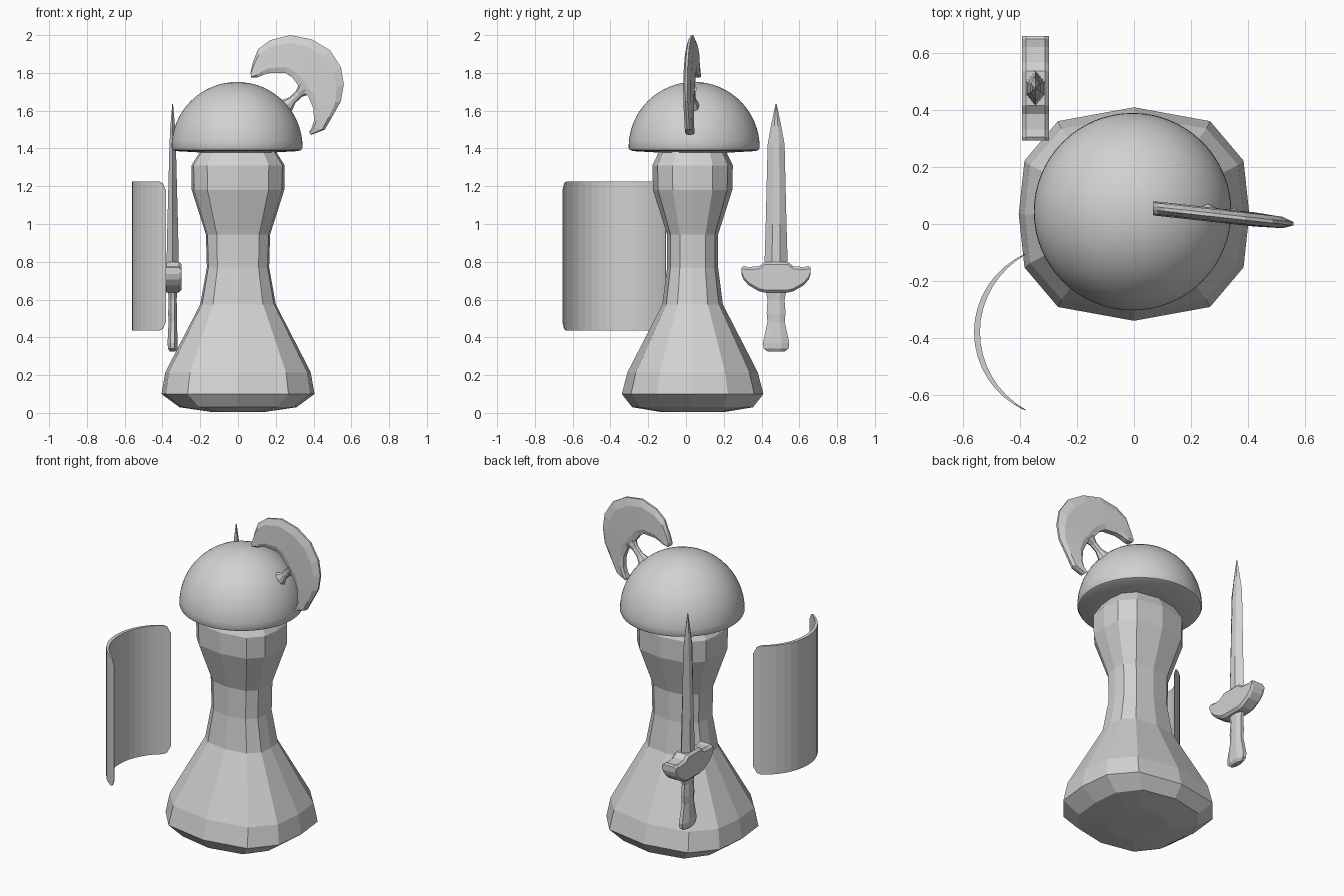
import bpy, bmesh
from math import sin, cos, pi, radians
from mathutils import Vector

cube = bpy.data.objects.get("Cube")
if cube:
    bpy.data.objects.remove(cube, do_unlink=True)

GREY = (0.64, 0.64, 0.64, 1)
stone = bpy.data.materials.new("plain grey")
stone.use_nodes = True
stone.diffuse_color = GREY
stone.node_tree.nodes["Principled BSDF"].inputs["Base Color"].default_value = GREY


def loft(name, rings, smooth=False):
    """Skin a list of equally long rings of points and cap both ends."""
    bm = bmesh.new()
    rows = [[bm.verts.new(p) for p in ring] for ring in rings]
    n = len(rows[0])
    for a, b in zip(rows, rows[1:]):
        for i in range(n):
            j = (i + 1) % n
            bm.faces.new((a[i], a[j], b[j], b[i]))
    bm.faces.new(rows[0])
    bm.faces.new(rows[-1])
    bmesh.ops.remove_doubles(bm, verts=bm.verts, dist=0.0005)
    bmesh.ops.recalc_face_normals(bm, faces=bm.faces)
    mesh = bpy.data.meshes.new(name)
    bm.to_mesh(mesh)
    bm.free()
    mesh.materials.append(stone)
    obj = bpy.data.objects.new(name, mesh)
    bpy.context.collection.objects.link(obj)
    if smooth:
        mesh.shade_smooth()
        mesh.set_sharp_from_angle(angle=radians(35))
    return obj


# Body: rounded-square twelve-sided column (z, half width, half depth)
quarter = [(1, 0), (0.95, 0.5), (0.66, 0.87)]
section = []
for sx, sy in ((1, 1), (-1, 1), (-1, -1), (1, -1)):
    part = quarter if sx * sy > 0 else [(0, 1)] + quarter[:0:-1]
    section += [(sx * u, sy * v) for u, v in part]
body_profile = [(0.005, 0.14, 0.17), (0.03, 0.31, 0.32), (0.1, 0.405, 0.375),
                (0.215, 0.385, 0.345), (0.575, 0.2, 0.16), (0.77, 0.165, 0.135),
                (0.945, 0.17, 0.135), (1.18, 0.245, 0.21), (1.31, 0.247, 0.213),
                (1.4, 0.19, 0.17)]
body_profile = [p for p in body_profile]
angle_of = lambda p: Vector(p).angle_signed(Vector((1, 0))) % (2 * pi)
section = sorted(set(section), key=angle_of)
loft("body", [[(u * hx, 0.035 + v * hy, z) for u, v in section]
              for z, hx, hy in body_profile])

# Helmet: dome with a softly rolled rim and closed underside
R, SEG = 0.347, 64
dome = [(0.2, 1.379), (0.325, 1.386), (0.341, 1.393)]
dome += [(R * cos(k * pi / 32), 1.405 + R * sin(k * pi / 32)) for k in range(17)]
loft("helmet", [[(-0.005 + r * cos(2 * pi * i / SEG), 0.043 + r * sin(2 * pi * i / SEG), z)
                 for i in range(SEG)] for r, z in dome], smooth=True)

# Helmet crest: curved fan, thick near the helmet and thin at the outer edge
outer = [(0.066, 1.8), (0.08, 1.86), (0.106, 1.925), (0.17, 1.973), (0.275, 2.0),
         (0.39, 1.978), (0.487, 1.92), (0.545, 1.83), (0.56, 1.74), (0.545, 1.65),
         (0.5, 1.57), (0.46, 1.5), (0.387, 1.472)]
inner = [(0.07, 1.775), (0.105, 1.777), (0.135, 1.79), (0.17, 1.8), (0.25, 1.8),
         (0.286, 1.777), (0.318, 1.735), (0.345, 1.7), (0.372, 1.675), (0.4, 1.61),
         (0.402, 1.545), (0.39, 1.51), (0.376, 1.485)]


def crest_ring(a, b):
    a, b = Vector(a), Vector(b)
    ring = []
    for t, h in ((0, 0.016), (0.15, 0.025), (0.8, 0.02), (1, 0.006),
                 (1, -0.006), (0.8, -0.02), (0.15, -0.025), (0, -0.016)):
        x, z = a.lerp(b, t)
        ring.append((x, 0.055 - 0.11 * (x - 0.07) + h, z))
    return ring


loft("crest", [crest_ring(a, b) for a, b in zip(inner, outer)])

# Crest bracket: flared strut from helmet to crest
start, end = Vector((0.235, 0.045, 1.605)), Vector((0.352, 0.028, 1.717))
axis = (end - start).normalized()
side = Vector((0, 1, 0))
up = axis.cross(side).normalized()
strut = []
for t, r in ((0, 0.05), (0.25, 0.036), (0.45, 0.022), (0.75, 0.022), (1, 0.04)):
    c = start.lerp(end, t)
    strut.append([c + up * r * cos(i * pi / 4) + side * r * 0.75 * sin(i * pi / 4)
                  for i in range(8)])
loft("crest_bracket", strut)

# Sword: all parts share one centre line
SX, SY = -0.346, 0.477


def blade_section(z, hx, hy):
    pts = [(0, 1), (1, 0.35), (1, -0.35), (0, -1), (-1, -0.35), (-1, 0.35)]
    return [(SX + u * hx, SY + v * hy, z) for u, v in pts]


loft("sword_blade", [blade_section(*s) for s in
                     ((0.77, 0.033, 0.062), (1.0, 0.028, 0.055), (1.42, 0.017, 0.045),
                      (1.52, 0.012, 0.027), (1.635, 0.002, 0.003))])

# Sword guard: boat shape lofted along y (offset, bottom, top)
half = [(0.183, 0.735, 0.77), (0.172, 0.705, 0.777), (0.145, 0.675, 0.772),
        (0.09, 0.643, 0.777), (0.06, 0.637, 0.8)]
guard = [(-t, b, top) for t, b, top in half] + half[::-1]


def guard_ring(t, b, top):
    w, c = 0.047, 0.014
    pts = [(-w, b + c), (-w + c, b), (w - c, b), (w, b + c),
           (w, top - c), (w - c, top), (c - w, top), (-w, top - c)]
    return [(SX + x, SY + t, z) for x, z in pts]


loft("sword_guard", [guard_ring(*g) for g in guard])

# Sword grip with flared pommel (z, half width x, half width y)
grip = [(0.325, 0.015, 0.045), (0.34, 0.025, 0.066), (0.37, 0.027, 0.07),
        (0.48, 0.022, 0.046), (0.53, 0.024, 0.05), (0.6, 0.021, 0.045), (0.66, 0.026, 0.058)]
loft("sword_grip", [[(SX + hx * cos((i + 0.5) * pi / 4) * 1.08,
                      SY + hy * sin((i + 0.5) * pi / 4) * 1.08, z)
                     for i in range(8)] for z, hx, hy in grip])

# Shield: arched plate, thinning to its ends, with clipped corners
shield = []
STEPS = 16
stops = [-1, -0.94] + [k / 8 for k in range(-7, 8)] + [0.94, 1]
for s in stops:
    a = radians(66.5) * s
    t = 0.018 * (1 - s * s) + 0.003
    h = 0.345 if abs(s) == 1 else (0.385 if abs(s) > 0.9 else 0.395)
    out, back = 0.3, 0.3 - t
    shield.append([(-0.262 - r * cos(a), -0.38 + r * sin(a), 0.83 + z)
                   for r, z in ((out, -h), (out, h), (back, h), (back, -h))])
loft("shield", shield)
